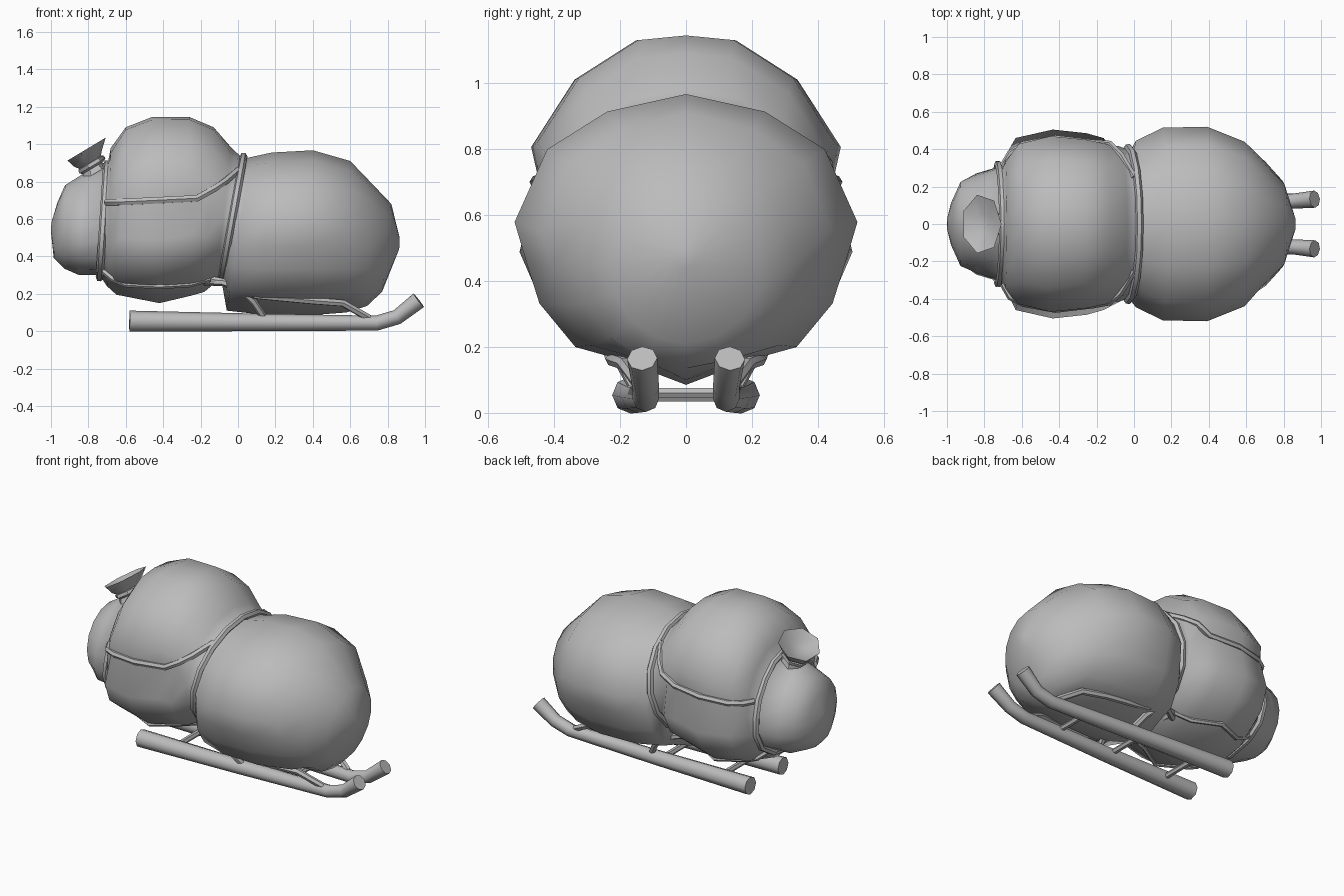
import bpy, bmesh, math
from mathutils import Vector
from mathutils.bvhtree import BVHTree

if "Cube" in bpy.data.objects:
    bpy.data.objects.remove(bpy.data.objects["Cube"])

grey = bpy.data.materials.new("plain grey")
grey.use_nodes = True
colour = (0.5, 0.5, 0.5, 1)
grey.diffuse_color = colour
grey.node_tree.nodes["Principled BSDF"].inputs["Base Color"].default_value = colour


def finish(obj, angle):
    obj.data.materials.clear()
    obj.data.materials.append(grey)
    bpy.ops.object.select_all(action='DESELECT')
    obj.select_set(True)
    bpy.context.view_layer.objects.active = obj
    bpy.ops.object.shade_smooth_by_angle(angle=math.radians(angle))
    return obj


def loft(name, rings, angle=60):
    """Skin closed rings of points and cap both ends."""
    bm = bmesh.new()
    loops = [[bm.verts.new(p) for p in ring] for ring in rings]
    for a, b in zip(loops, loops[1:]):
        for i in range(len(a)):
            j = (i + 1) % len(a)
            bm.faces.new((a[i], a[j], b[j], b[i]))
    bm.faces.new(loops[0])
    bm.faces.new(loops[-1])
    bmesh.ops.recalc_face_normals(bm, faces=bm.faces)
    mesh = bpy.data.meshes.new(name)
    bm.to_mesh(mesh)
    bm.free()
    obj = bpy.data.objects.new(name, mesh)
    bpy.context.collection.objects.link(obj)
    return finish(obj, angle)


def tube(name, points, radius, closed=False, scales=None, sides=1):
    """Round bar or rope along a path of points."""
    curve = bpy.data.curves.new(name, 'CURVE')
    curve.dimensions = '3D'
    curve.bevel_depth = radius
    curve.bevel_resolution = sides
    curve.use_fill_caps = True
    spline = curve.splines.new('POLY')
    spline.points.add(len(points) - 1)
    for i, p in enumerate(points):
        spline.points[i].co = (*p, 1)
        spline.points[i].radius = scales[i] if scales else 1
    spline.use_cyclic_u = closed
    obj = bpy.data.objects.new(name, curve)
    bpy.context.collection.objects.link(obj)
    bpy.ops.object.select_all(action='DESELECT')
    obj.select_set(True)
    bpy.context.view_layer.objects.active = obj
    bpy.ops.object.convert(target='MESH')
    return finish(bpy.context.view_layer.objects.active, 50)


# Half cross-sections from top to bottom: (fraction of drop, fraction of half width)
oval = [((1 - math.cos(a)) / 2, math.sin(a)) for a in (math.pi * i / 8 for i in range(9))]
pear = [(0, 0), (.05, .33), (.17, .62), (.34, .86), (.51, .97),
        (.68, 1), (.84, .86), (.95, .52), (1, 0)]
pinched = [(0, 0), (.015, .30), (.135, .67), (.34, .93), (.43, .89),
           (.66, 1), (.80, .88), (.91, .60), (1, 0)]
flat_bottomed = [(0, 0), (.06, .46), (.19, .81), (.44, 1), (.58, .93),
                 (.72, .855), (.87, .645), (.91, .40), (1, 0)]


def slanted_ring(shape, xt, zt, xb, zb, half_width, grow=0.0):
    """Mirrored cross-section between a top and a bottom point."""
    top, bottom = Vector((xt, 0, zt + grow)), Vector((xb, 0, zb - grow))
    half = [top.lerp(bottom, t) + Vector((0, (half_width + grow) * w, 0)) for t, w in shape]
    return half + [Vector((p.x, -p.y, p.z)) for p in half[-2:0:-1]]


# Sack: three bulging lobes, each row is shape, top x, top z, bottom x, bottom z, half width
small_neck = (pear, -0.70, 0.88, -0.74, 0.30, 0.305)
large_neck = (oval, 0.03, 0.92, -0.09, 0.28, 0.395)
sections = [
    (oval, -0.998, 0.58, -1.0, 0.53, 0.03),
    (oval, -0.965, 0.69, -0.985, 0.39, 0.12),
    (oval, -0.925, 0.78, -0.93, 0.335, 0.225),
    (pear, -0.83, 0.84, -0.85, 0.30, 0.27),
    small_neck,
    (oval, -0.68, 0.98, -0.70, 0.24, 0.36),
    (pinched, -0.60, 1.09, -0.65, 0.195, 0.46),
    (pinched, -0.46, 1.145, -0.42, 0.15, 0.505),
    (pinched, -0.26, 1.145, -0.25, 0.19, 0.485),
    (pinched, -0.13, 1.09, -0.18, 0.21, 0.46),
    (oval, -0.035, 0.98, -0.12, 0.26, 0.415),
    large_neck,
    (flat_bottomed, 0.065, 0.93, -0.06, 0.11, 0.445),
    (flat_bottomed, 0.18, 0.955, 0.12, 0.09, 0.515),
    (flat_bottomed, 0.40, 0.967, 0.38, 0.085, 0.52),
    (flat_bottomed, 0.60, 0.91, 0.58, 0.10, 0.44),
    (oval, 0.72, 0.785, 0.69, 0.135, 0.33),
    (oval, 0.82, 0.68, 0.77, 0.21, 0.23),
    (oval, 0.864, 0.50, 0.862, 0.44, 0.03),
]
sack = loft("sack", [slanted_ring(*s) for s in sections], 80)

# Gathered sack mouth, flared like a shallow cup
along = Vector((0.5, 0, 0.3)).normalized()


def tuft_ring(x, z, ru, rv):
    angles = [math.tau * i / 7 for i in range(7)]
    return [Vector((x, 0, z)) + along * ru * math.cos(a) + Vector((0, rv, 0)) * math.sin(a)
            for a in angles]


loft("sack_mouth", [tuft_ring(-0.77, 0.84, 0.08, 0.08),
                    tuft_ring(-0.785, 0.885, 0.055, 0.065),
                    tuft_ring(-0.805, 0.92, 0.09, 0.12),
                    tuft_ring(-0.815, 0.97, 0.125, 0.16),
                    tuft_ring(-0.80, 0.93, 0.05, 0.06)], 50)
tube("mouth_tie", tuft_ring(-0.785, 0.888, 0.068, 0.078), 0.018, True)

# Ropes around the two necks
tube("small_neck_rope", slanted_ring(*small_neck, grow=0.014), 0.021, True)
tube("large_neck_rope", slanted_ring(*large_neck, grow=0.014), 0.021, True)

# Ropes lying on the sides of the middle lobe
depsgraph = bpy.context.evaluated_depsgraph_get()
surface = BVHTree.FromObject(sack, depsgraph)


def on_side(x, z, side):
    hit = surface.ray_cast(Vector((x, 2 * side, z)), Vector((0, -side, 0)))[0]
    y = hit.y if hit else 0.1 * side
    return (x, y + 0.003 * side, z)


side_path = [(-0.70, 0.69), (-0.66, 0.69), (-0.59, 0.692), (-0.42, 0.70), (-0.22, 0.71),
             (-0.13, 0.76), (-0.07, 0.80), (0.0, 0.86)]
belly_path = [(-0.73, 0.33), (-0.67, 0.28), (-0.6, 0.25), (-0.42, 0.24), (-0.26, 0.25),
              (-0.15, 0.28)]
for side, label in ((1, "back"), (-1, "front")):
    tube(label + "_side_rope", [on_side(x, z, side) for x, z in side_path], 0.02)
    tube(label + "_belly_rope", [on_side(x, z, side) for x, z in belly_path], 0.016)

    # Runner with upturned tip
    tube(label + "_runner",
         [(-0.58, 0.168 * side, 0.054), (0.1, 0.148 * side, 0.047), (0.74, 0.122 * side, 0.043),
          (0.85, 0.122 * side, 0.075), (0.966, 0.133 * side, 0.165)],
         0.056, scales=[1, 0.84, 0.72, 0.72, 0.82], sides=2)

    # Bent rail carrying the sack, with a brace that drops to the runner
    tube(label + "_rail",
         [(0.70, 0.13 * side, 0.07), (0.56, 0.19 * side, 0.15), (0.40, 0.225 * side, 0.162),
          (0.1, 0.235 * side, 0.19), (-0.02, 0.22 * side, 0.25), (-0.16, 0.17 * side, 0.28)],
         0.02)
    tube(label + "_brace",
         [(0.14, 0.15 * side, 0.07), (0.08, 0.20 * side, 0.16), (0.0, 0.23 * side, 0.235),
          (-0.08, 0.21 * side, 0.26), (-0.18, 0.14 * side, 0.265)], 0.02)

# Cross bars between the runners
for i, (x, z) in enumerate(((0.47, 0.06), (0.06, 0.06), (-0.35, 0.05))):
    tube("cross_bar_%d" % (i + 1), [(x, -0.15, z), (x, 0.15, z)], 0.018)
tube("rail_tie", [(-0.16, -0.18, 0.278), (-0.16, 0.18, 0.278)], 0.022)
